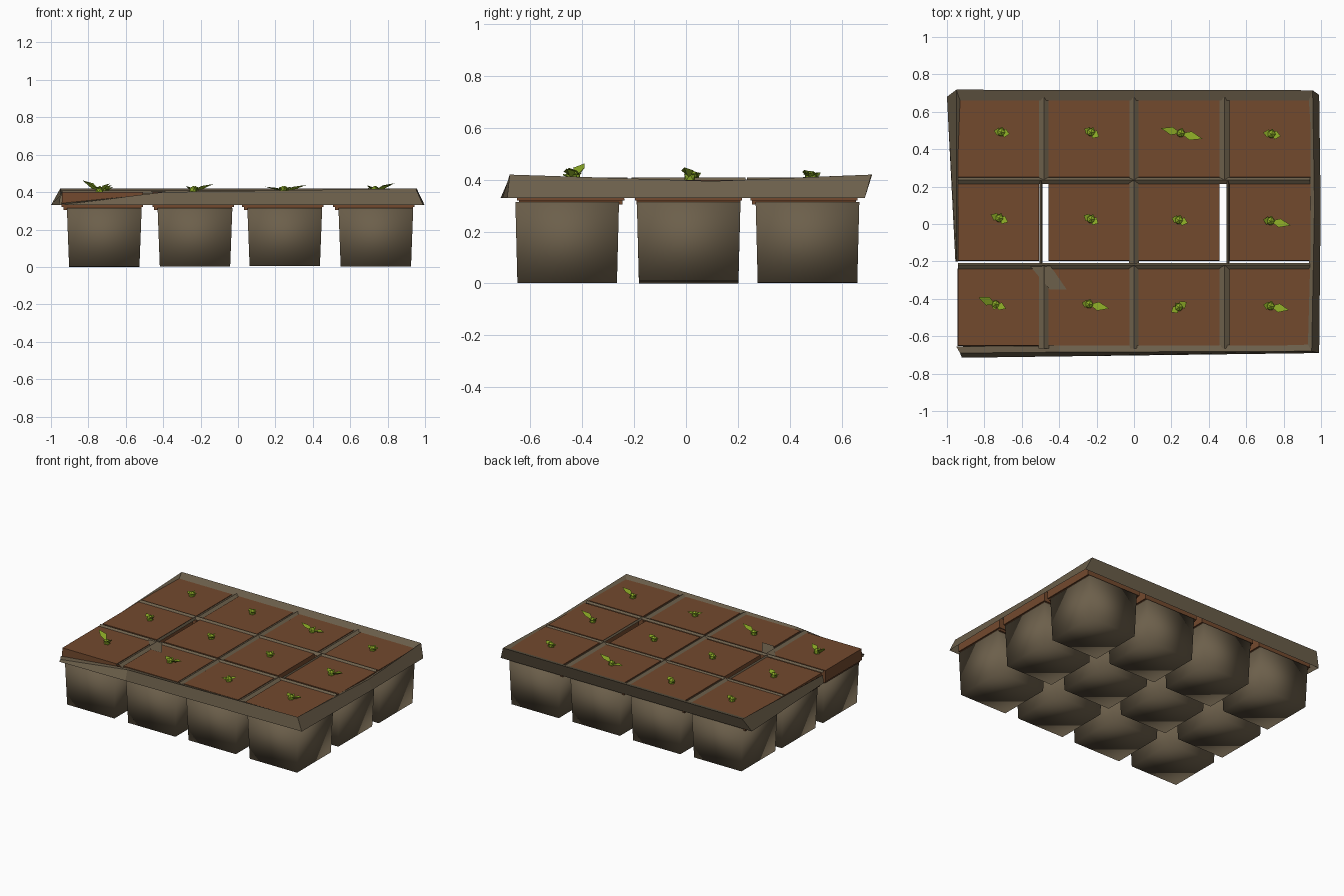
import bpy, bmesh, math, random
from mathutils import Vector, Matrix

random.seed(4)
if "Cube" in bpy.data.objects:
    bpy.data.objects.remove(bpy.data.objects["Cube"], do_unlink=True)


def material(name, rgb):
    m = bpy.data.materials.new(name)
    m.use_nodes = True
    m.diffuse_color = (*rgb, 1)
    m.node_tree.nodes["Principled BSDF"].inputs["Base Color"].default_value = (*rgb, 1)
    return m


TRAY = material("tray grey brown", (0.15, 0.115, 0.07))
SOIL = material("soil brown", (0.17, 0.067, 0.027))
LEAF = material("leaf green", (0.27, 0.42, 0.02))


def finish(bm, name, mat, smooth=False):
    bmesh.ops.recalc_face_normals(bm, faces=bm.faces)
    for f in bm.faces:
        f.smooth = smooth
    mesh = bpy.data.meshes.new(name)
    bm.to_mesh(mesh)
    bm.free()
    mesh.materials.append(mat)
    ob = bpy.data.objects.new(name, mesh)
    bpy.context.collection.objects.link(ob)
    return ob


def block(bm, x, y, z0, z1, half_bottom, half_top):
    """Four-sided tapered block, half sizes given as (x, y)."""
    rings = []
    for z, (hx, hy) in ((z0, half_bottom), (z1, half_top)):
        rings.append([bm.verts.new((x + sx * hx, y + sy * hy, z))
                      for sx, sy in ((-1, -1), (1, -1), (1, 1), (-1, 1))])
    low, high = rings
    bm.faces.new(low[::-1])
    bm.faces.new(high)
    for i in range(4):
        j = (i + 1) % 4
        bm.faces.new((low[i], low[j], high[j], high[i]))


def sheet(rows, name):
    """Loft a sheet through rows of points."""
    bm = bmesh.new()
    vs = [[bm.verts.new(p) for p in row] for row in rows]
    for a, b in zip(vs, vs[1:]):
        for i in range(len(a) - 1):
            bm.faces.new((a[i], a[i + 1], b[i + 1], b[i]))
    return finish(bm, name, TRAY)


# Pots and soil plugs, one per cell
columns = (-0.725, -0.24, 0.24, 0.727)
rows = (-0.445, 0.01, 0.455)
for r, y in enumerate(rows):
    for c, x in enumerate(columns):
        tag = f"_{r + 1}_{c + 1}"
        bm = bmesh.new()
        block(bm, x + 0.01, y * 1.03, random.uniform(0, 0.012), 0.315,
              (0.188, 0.192), (0.2, 0.2))
        finish(bm, "pot" + tag, TRAY, True)
        bm = bmesh.new()
        block(bm, x, y, 0.305, 0.325, (0.208, 0.2), (0.208, 0.2))
        block(bm, x, y, 0.32, 0.4, (0.218, 0.207), (0.216, 0.205))
        finish(bm, "soil" + tag, SOIL)

# Rim around the tray: lower edge, crest, inner edge at each station
rim = [
    [(-0.92, -0.715, 0.33), (-0.93, -0.69, 0.335), (-0.95, -0.655, 0.34)],
    [(-0.4, -0.708, 0.33), (-0.4, -0.685, 0.4), (-0.4, -0.65, 0.395)],
    [(0.99, -0.69, 0.33), (0.95, -0.68, 0.42), (0.93, -0.645, 0.4)],
    [(0.998, 0.1, 0.33), (0.965, 0.1, 0.395), (0.94, 0.1, 0.39)],
    [(0.99, 0.69, 0.33), (0.955, 0.715, 0.42), (0.935, 0.66, 0.4)],
    [(-1.0, 0.68, 0.33), (-0.95, 0.718, 0.42), (-0.93, 0.66, 0.4)],
    [(-0.955, -0.2, 0.33), (-0.948, -0.2, 0.385), (-0.94, -0.2, 0.38)],
]
sheet(rim, "tray_rim")

# Folded dividers between the cells, with open slots left in the middle row
for i, x in enumerate((-0.482, 0.0, 0.484)):
    for r, y in enumerate(rows):
        slotted = r == 1 and i != 1
        w = 0.008 if slotted else 0.028
        xc = x + (0.018 if slotted else 0)
        xc = xc - 0.034 if slotted and i == 0 else xc
        sheet([[(xc - w, yy, 0.395), (xc, yy, 0.408), (xc + w, yy, 0.39)]
               for yy in (y - 0.22, y + 0.22)], f"divider_{i + 1}_{r + 1}")
for i, y in enumerate((-0.22, 0.236)):
    sheet([[(x, y - 0.022, 0.392), (x, y, 0.408), (x, y + 0.012, 0.395)]
           for x in (-0.94, 0.94)], f"cross_divider_{i + 1}")

# Loose flap of tray film lying on the front left cells
bm = bmesh.new()
bm.faces.new([bm.verts.new(p) for p in
              ((-0.56, -0.22, 0.402), (-0.45, -0.35, 0.405), (-0.36, -0.35, 0.405),
               (-0.45, -0.22, 0.404))])
finish(bm, "tray_flap", TRAY)


def leaf(bm, base, angle, length, width, rise):
    """Folded pointed leaf, closed underneath."""
    out = Vector((math.cos(angle), math.sin(angle), 0))
    side = Vector((-out.y, out.x, 0))
    up = Vector((0, 0, 1))
    mid = base + out * length * 0.45
    root, tip = bm.verts.new(base), bm.verts.new(base + out * length + up * rise)
    left = bm.verts.new(mid + side * width + up * rise * 0.7)
    right = bm.verts.new(mid - side * width + up * rise * 0.7)
    keel = bm.verts.new(mid + up * rise * 0.2)
    for f in ((root, keel, left), (root, right, keel), (keel, tip, left),
              (keel, right, tip), (root, left, tip, right)):
        bm.faces.new(f)


# Sprouts: position, heading, long leaf, short leaf, rise
sprouts = [
    (-0.74, -0.43, 2.75, 0.1, 0.06, 0.055), (-0.24, -0.43, -0.2, 0.11, 0.04, 0.035),
    (0.24, -0.445, 0.6, 0.05, 0.05, 0.02), (0.73, -0.44, -0.2, 0.1, 0.04, 0.035),
    (-0.72, 0.03, -0.4, 0.05, 0.05, 0.03), (-0.23, 0.025, -0.5, 0.045, 0.045, 0.02),
    (0.24, 0.02, -0.3, 0.05, 0.04, 0.02), (0.73, 0.015, -0.2, 0.11, 0.04, 0.04),
    (-0.71, 0.49, -0.2, 0.045, 0.04, 0.02), (-0.23, 0.49, -0.5, 0.05, 0.04, 0.02),
    (0.25, 0.485, -0.25, 0.12, 0.11, 0.03), (0.735, 0.48, -0.2, 0.05, 0.045, 0.02),
]
for i, (x, y, heading, long, short, rise) in enumerate(sprouts):
    bm = bmesh.new()
    base = Vector((x, y, 0.408))
    leaf(bm, base, heading, long, 0.024, rise)
    leaf(bm, base, heading + math.pi, short, 0.022, rise * 0.7)
    leaf(bm, base, heading + 1.6, 0.03, 0.018, 0.02)
    bmesh.ops.create_icosphere(bm, subdivisions=1, radius=0.024,
                               matrix=Matrix.Translation((x, y, 0.41)))
    finish(bm, f"sprout_{i + 1}", LEAF)
